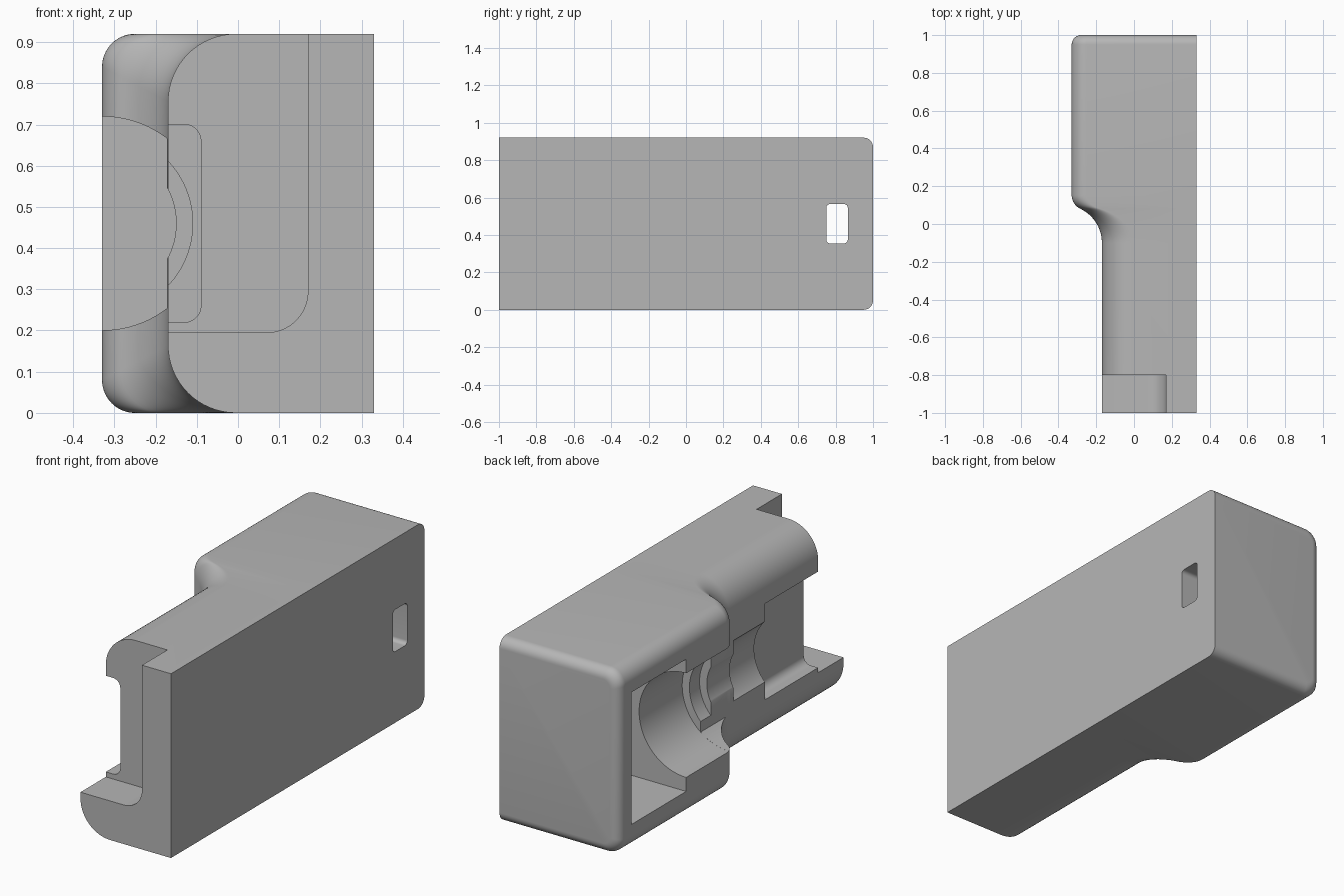
import bpy, bmesh, math

if "Cube" in bpy.data.objects:
    bpy.data.objects.remove(bpy.data.objects["Cube"], do_unlink=True)

HEIGHT, RIGHT, LEFT, GRIP = 0.92, 0.33, -0.33, -0.17
MID = HEIGHT / 2

grey = bpy.data.materials.new("plain grey")
grey.use_nodes = True
grey.diffuse_color = (0.47, 0.47, 0.47, 1)
grey.node_tree.nodes["Principled BSDF"].inputs["Base Color"].default_value = grey.diffuse_color


def loft(name, rings):
    """Closed solid through rings that share a point count."""
    bm = bmesh.new()
    loops = [[bm.verts.new(p) for p in ring] for ring in rings]
    n = len(loops[0])
    for a, b in zip(loops, loops[1:]):
        for i in range(n):
            j = (i + 1) % n
            bm.faces.new((a[i], a[j], b[j], b[i]))
    bm.faces.new(loops[0])
    bm.faces.new(loops[-1])
    bmesh.ops.recalc_face_normals(bm, faces=bm.faces)
    mesh = bpy.data.meshes.new(name)
    bm.to_mesh(mesh)
    bm.free()
    obj = bpy.data.objects.new(name, mesh)
    bpy.context.collection.objects.link(obj)
    mesh.materials.append(grey)
    return obj


def arc(cx, cz, r, start, end, steps):
    return [(cx + r * math.cos(math.radians(start + (end - start) * i / steps)),
             cz + r * math.sin(math.radians(start + (end - start) * i / steps)))
            for i in range(steps + 1)]


def rounded_rect(x0, x1, z0, z1, r):
    pts = []
    for cx, cz, a in ((x1 - r, z1 - r, 0), (x0 + r, z1 - r, 90),
                      (x0 + r, z0 + r, 180), (x1 - r, z0 + r, 270)):
        pts += arc(cx, cz, r, a, a + 90, 10)
    return pts


def circle(r):
    return arc(LEFT, MID, r, 0, 360, 96)[:-1]


def prism_y(name, pts, y0, y1):
    return loft(name, [[(x, y, z) for x, z in pts] for y in (y0, y1)])


def section(y, left, r, inset=0.0):
    """Body cross-section with the two left corners rounded."""
    left, lo, hi = left + inset, inset, HEIGHT - inset
    pts = [(RIGHT, hi)] + arc(left + r, hi - r, r, 90, 180, 16)
    pts += arc(left + r, lo + r, r, 180, 270, 16) + [(RIGHT, lo)]
    return [(x, y, z) for x, z in pts]


# Body: narrow front, curved shoulder, wide back with a rounded end
tangent = math.degrees(math.acos(0.12 / 0.28))
shoulder = arc(-0.37, -0.1, 0.2, 0, tangent, 20)
shoulder += arc(-0.25, 0.153, 0.08, 180 + tangent, 180, 12)[1:]
rings = [section(-1, GRIP, 0.165)]
for x, y in shoulder:
    blend = (GRIP - x) / (GRIP - LEFT)
    rings.append(section(y, x, 0.165 + (0.08 - 0.165) * blend))
for off, y in arc(0.05, 0.95, 0.05, 180, 90, 8):
    rings.append(section(y, LEFT, 0.08 - off * 0.8, off))
body = loft("half_shell_body", rings)

# Cutters: end notch, front slot, stepped bore, rear pocket, cable window
cutters = [
    prism_y("end_notch", rounded_rect(-0.6, 0.17, 0.195, 1.3, 0.1), -1.1, -0.8),
    prism_y("front_slot", rounded_rect(-0.5, -0.09, 0.22, 0.70, 0.04), -0.9, -0.38),
    prism_y("front_bore", circle(0.22), -0.5, -0.13),
    prism_y("neck_bore", circle(0.18), -0.2, 0.2),
    prism_y("ring_seat", circle(0.22), 0.05, 0.3),
    prism_y("shoulder_clearance",
            [(min(x, GRIP - 0.002), z) for x, z in circle(0.2595)
             if x < GRIP + 0.005], -0.098, 0.2),
    prism_y("rear_bore", circle(0.26), 0.13, 0.6),
    prism_y("rear_pocket", [(-0.6, 0.13), (0, 0.13), (0, 0.79), (-0.6, 0.79)],
            0.47, 0.9),
    loft("cable_window", [[(x, y, z) for y, z in rounded_rect(0.75, 0.865, 0.355, 0.565, 0.02)]
                          for x in (-0.2, 0.5)]),
]

bpy.context.view_layer.objects.active = body
for cutter in cutters:
    cutter.hide_render = True
    mod = body.modifiers.new(cutter.name, 'BOOLEAN')
    mod.operation = 'DIFFERENCE'
    mod.solver = 'EXACT'
    mod.object = cutter
    bpy.ops.object.modifier_apply(modifier=mod.name)
    bpy.data.objects.remove(cutter, do_unlink=True)

# Smooth curves, crisp edges
bpy.ops.object.select_all(action='DESELECT')
body.select_set(True)
bpy.ops.object.shade_smooth_by_angle(angle=math.radians(30))
